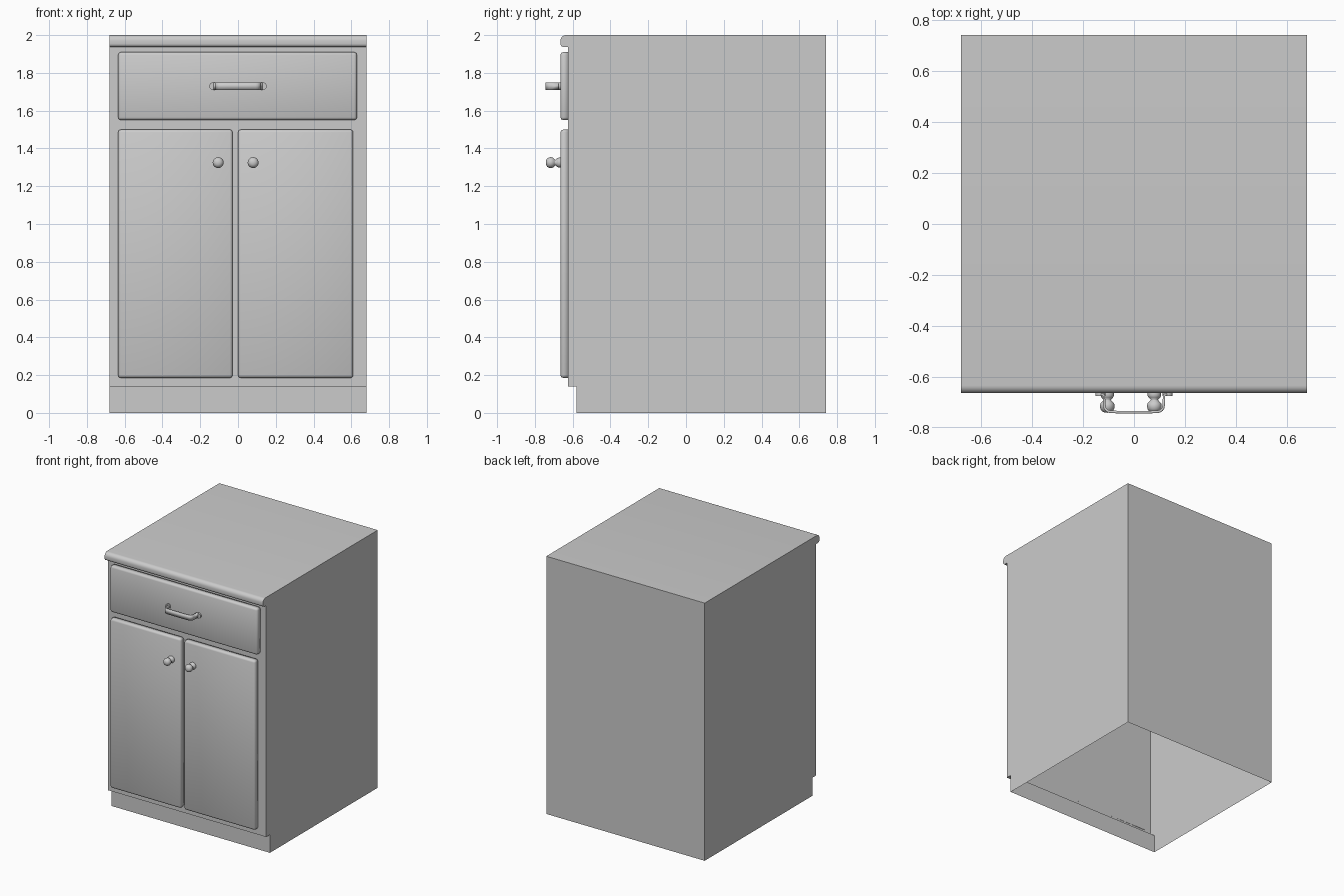
import bpy, bmesh
from math import sin, cos, pi, radians
from mathutils import Vector, Matrix

if "Cube" in bpy.data.objects:
    bpy.data.objects.remove(bpy.data.objects["Cube"])

grey = bpy.data.materials.new("plain grey")
grey.use_nodes = True
colour = (0.6, 0.6, 0.6, 1)
grey.diffuse_color = colour
grey.node_tree.nodes["Principled BSDF"].inputs["Base Color"].default_value = colour

HALF, BACK, FACE, NOSE = 0.68, 0.742, -0.625, -0.665


def finish(name, bm, angle=None):
    """Turn a bmesh into a smooth shaded object, sharp above the angle."""
    mesh = bpy.data.meshes.new(name)
    bm.to_mesh(mesh)
    bm.free()
    mesh.materials.append(grey)
    for p in mesh.polygons:
        p.use_smooth = True
    if angle:
        mesh.set_sharp_from_angle(angle=radians(angle))
    obj = bpy.data.objects.new(name, mesh)
    bpy.context.collection.objects.link(obj)
    return obj


def arc(cx, cy, r, start, end, steps=6):
    angles = [radians(start + (end - start) * i / steps) for i in range(steps + 1)]
    return [(cx + r * cos(a), cy + r * sin(a)) for a in angles]


# Cabinet shell: side outline swept across the width, open underneath
outline = [(BACK, 0), (BACK, 2)]
outline += arc(NOSE + 0.03, 1.97, 0.03, 90, 180)
outline += arc(NOSE + 0.018, 1.955, 0.018, 180, 270)
outline += [(FACE, 1.937), (FACE, 0.14), (-0.58, 0.14), (-0.58, 0)]
bm = bmesh.new()
sides = [[bm.verts.new((x, y, z)) for y, z in outline] for x in (-HALF, HALF)]
left, right = sides
for i in range(len(outline) - 1):
    bm.faces.new((left[i], left[i + 1], right[i + 1], right[i]))
bm.faces.new(left[::-1])
bm.faces.new(right)
bmesh.ops.recalc_face_normals(bm, faces=bm.faces)
finish("cabinet_shell", bm, 30)


# Door and drawer fronts: softly rounded panels
def panel(name, x0, x1, z0, z1):
    bm = bmesh.new()
    size = Vector((x1 - x0, FACE - NOSE, z1 - z0))
    centre = Vector(((x0 + x1) / 2, (FACE + NOSE) / 2, (z0 + z1) / 2))
    bmesh.ops.create_cube(bm, size=1, matrix=Matrix.Translation(centre) @ Matrix.Diagonal(size).to_4x4())
    edges = [e for e in bm.edges if any(v.co.y < centre.y for v in e.verts)]
    bmesh.ops.bevel(bm, geom=edges, offset=0.015, segments=2, profile=0.5, affect="EDGES")
    finish(name, bm)


panel("drawer_front", -0.635, 0.63, 1.55, 1.91)
panel("right_door", -0.635, -0.028, 0.185, 1.5)
panel("left_door", 0, 0.61, 0.185, 1.5)


# Door knobs: turned profile of radius and distance from the door
profile = [(0.026, 0), (0.027, 0.008), (0.023, 0.017), (0.014, 0.026), (0.018, 0.031),
           (0.027, 0.04), (0.029, 0.051), (0.027, 0.062), (0.021, 0.071), (0.011, 0.076), (0, 0.077)]
for name, x in (("right_knob", -0.105), ("left_knob", 0.08)):
    bm = bmesh.new()
    verts = [bm.verts.new((x + r, NOSE - d, 1.325)) for r, d in profile]
    edges = [bm.edges.new(pair) for pair in zip(verts, verts[1:])]
    bmesh.ops.spin(bm, geom=verts + edges, cent=(x, 0, 1.325), axis=(0, 1, 0),
                   angle=2 * pi, steps=20, use_duplicate=False)
    bmesh.ops.remove_doubles(bm, verts=bm.verts, dist=0.0001)
    bmesh.ops.recalc_face_normals(bm, faces=bm.faces)
    finish(name, bm)

# Drawer pull: bent strap
PULL_Z, PULL_H = 1.73, 0.02
half = [(0.13, NOSE - 0.006), (0.118, NOSE - 0.008)] + arc(0.093, -0.715, 0.023, 0, -90, 4) + [(0.05, -0.74)]
path = half + [(-x, y) for x, y in reversed(half)]
bm = bmesh.new()
rows = [[bm.verts.new((x, y, PULL_Z + s * PULL_H)) for x, y in path] for s in (-1, 1)]
for i in range(len(path) - 1):
    bm.faces.new((rows[0][i + 1], rows[0][i], rows[1][i], rows[1][i + 1]))
bmesh.ops.recalc_face_normals(bm, faces=bm.faces)
strap = finish("drawer_pull", bm, 40)
thick = strap.modifiers.new("thickness", "SOLIDIFY")
thick.thickness = 0.01
thick.offset = 0

# Rounded feet of the drawer pull
for name, x in (("right_pull_foot", -0.132), ("left_pull_foot", 0.132)):
    bm = bmesh.new()
    place = Matrix.Translation((x, NOSE - 0.005, PULL_Z)) @ Matrix.Rotation(pi / 2, 4, "X")
    bmesh.ops.create_cone(bm, cap_ends=True, segments=20, radius1=PULL_H, radius2=PULL_H,
                          depth=0.012, matrix=place)
    finish(name, bm, 40)
